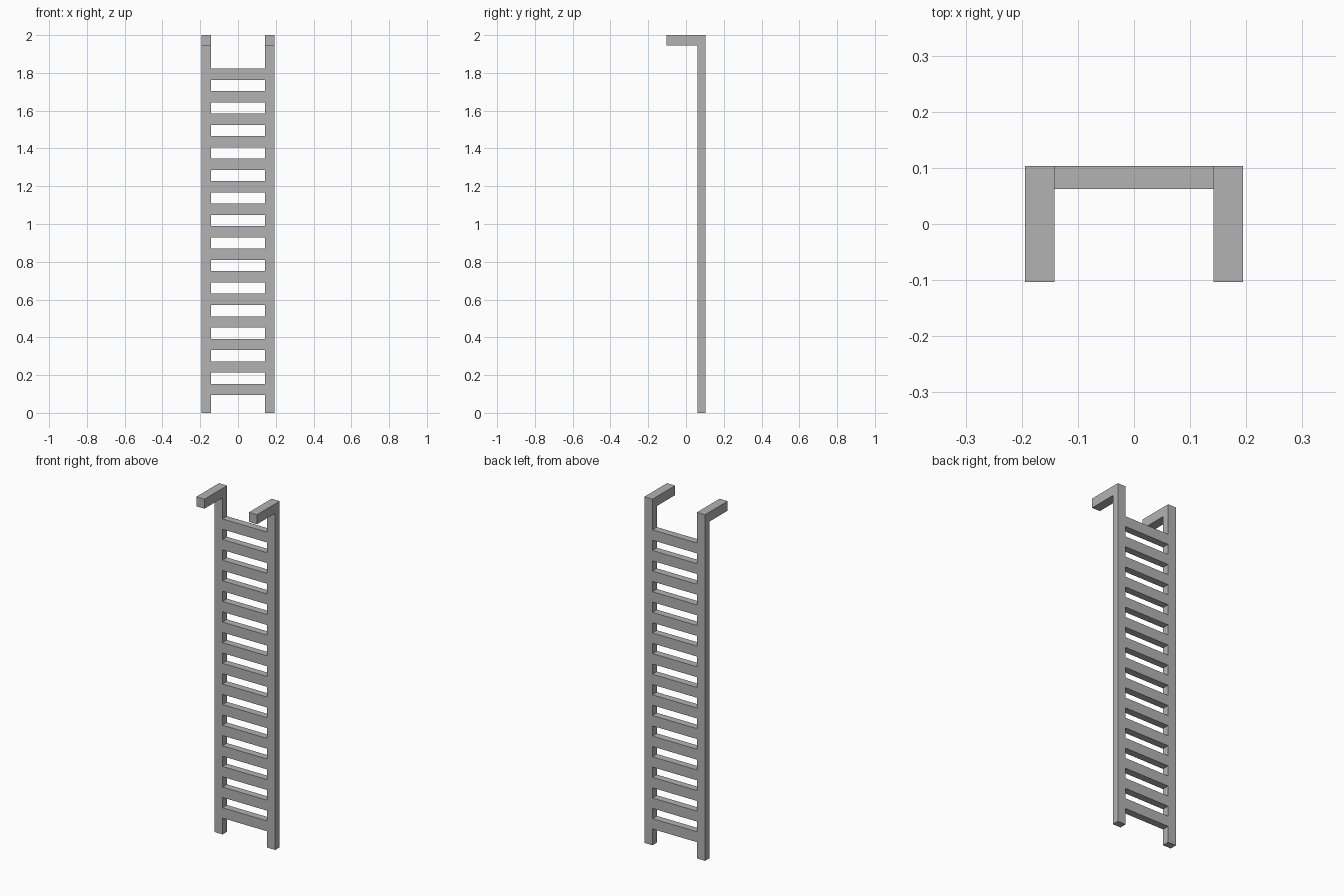
import bpy
import bmesh

if "Cube" in bpy.data.objects:
    bpy.data.objects.remove(bpy.data.objects["Cube"])

metal = bpy.data.materials.new("grey metal")
metal.diffuse_color = (0.45, 0.45, 0.45, 1)
metal.use_nodes = True
metal.node_tree.nodes["Principled BSDF"].inputs["Base Color"].default_value = metal.diffuse_color

BACK, FRONT, HOOK = 0.103, 0.062, -0.103   # y positions
INNER, OUTER = 0.142, 0.194                # rail x extents
RUNGS, FIRST, PITCH, RUNG_H = 15, 0.094, 0.1192, 0.06


def extrude_x(name, profile, x0, x1):
    """Extrude a (y, z) outline from x0 to x1."""
    bm = bmesh.new()
    face = bm.faces.new([bm.verts.new((x0, y, z)) for y, z in profile])
    new = bmesh.ops.extrude_face_region(bm, geom=[face])["geom"]
    verts = [v for v in new if isinstance(v, bmesh.types.BMVert)]
    bmesh.ops.translate(bm, verts=verts, vec=(x1 - x0, 0, 0))
    bmesh.ops.recalc_face_normals(bm, faces=bm.faces)
    mesh = bpy.data.meshes.new(name)
    bm.to_mesh(mesh)
    bm.free()
    mesh.materials.append(metal)
    obj = bpy.data.objects.new(name, mesh)
    bpy.context.collection.objects.link(obj)
    return obj


# Side rails, each with a hook reaching forward at the top
rail = [(BACK, 0), (BACK, 2), (HOOK, 2), (HOOK, 1.945), (FRONT, 1.945), (FRONT, 0)]
extrude_x("left_rail", rail, -OUTER, -INNER)
extrude_x("right_rail", rail, INNER, OUTER)

# Evenly spaced flat rungs between the rails
for i in range(RUNGS):
    z = FIRST + i * PITCH
    rung = [(BACK, z), (BACK, z + RUNG_H), (FRONT, z + RUNG_H), (FRONT, z)]
    extrude_x(f"rung_{i + 1}", rung, -INNER, INNER)
